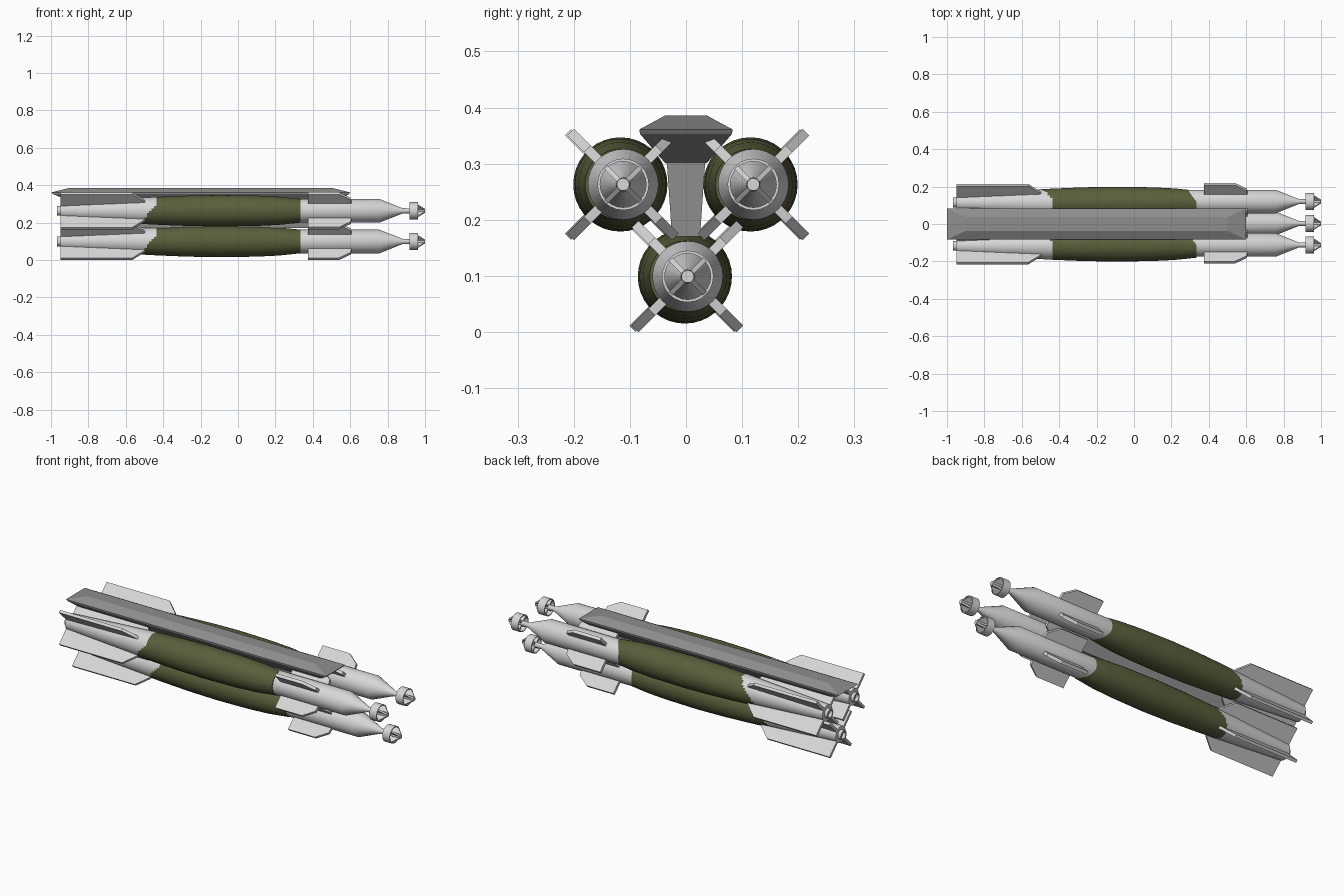
import bpy, bmesh, math
from mathutils import Vector

if "Cube" in bpy.data.objects:
    bpy.data.objects.remove(bpy.data.objects["Cube"])


def material(name, rgb):
    m = bpy.data.materials.new(name)
    m.diffuse_color = (*rgb, 1)
    m.use_nodes = True
    m.node_tree.nodes["Principled BSDF"].inputs["Base Color"].default_value = m.diffuse_color
    return m


LIGHT = material("light grey", (0.68, 0.68, 0.68))
OLIVE = material("olive green", (0.105, 0.112, 0.045))
RACK = material("rack grey", (0.27, 0.27, 0.27))


def finish(bm, name, mats, smooth=False):
    bmesh.ops.recalc_face_normals(bm, faces=bm.faces)
    me = bpy.data.meshes.new(name)
    bm.to_mesh(me)
    bm.free()
    for m in mats:
        me.materials.append(m)
    ob = bpy.data.objects.new(name, me)
    bpy.context.collection.objects.link(ob)
    if smooth:
        bpy.ops.object.select_all(action='DESELECT')
        ob.select_set(True)
        bpy.context.view_layer.objects.active = ob
        bpy.ops.object.shade_smooth_by_angle(angle=math.radians(30))
    return ob


def lathe(profile, y, z, segs=32, closed=False):
    """Revolve (x, radius) points about an x-parallel axis through y, z."""
    bm = bmesh.new()
    rings = []
    for x, r in profile:
        rings.append([bm.verts.new((x, y + r * math.cos(a), z + r * math.sin(a)))
                      for a in (2 * math.pi * i / segs for i in range(segs))])
    pairs = list(zip(rings, rings[1:]))
    if closed:
        pairs.append((rings[-1], rings[0]))
    for a, b in pairs:
        for i in range(segs):
            j = (i + 1) % segs
            bm.faces.new((a[i], a[j], b[j], b[i]))
    if not closed:
        bm.faces.new(rings[0])
        bm.faces.new(rings[-1])
    return bm


def radial_plates(profile, y, z, thick):
    """Four flat plates with an (x, radius) outline, set on the diagonals."""
    bm = bmesh.new()
    for k in range(4):
        a = math.radians(45 + 90 * k)
        d = Vector((0, math.cos(a), math.sin(a)))
        side = Vector((0, -math.sin(a), math.cos(a))) * thick / 2
        base = Vector((0, y, z))
        lo, hi = ([bm.verts.new(base + Vector((x, 0, 0)) + d * r + side * s)
                   for x, r in profile] for s in (-1, 1))
        bm.faces.new(lo)
        bm.faces.new(hi)
        n = len(lo)
        for i in range(n):
            bm.faces.new((lo[i], lo[(i + 1) % n], hi[(i + 1) % n], hi[i]))
    return bm


BODY = [(-0.95, 0.044), (-0.75, 0.056), (-0.51, 0.070), (-0.44, 0.074),
        (-0.27, 0.081), (-0.1, 0.084), (0.1, 0.081), (0.22, 0.075), (0.335, 0.063)]


def body_radius(x):
    for (x0, r0), (x1, r1) in zip(BODY, BODY[1:]):
        if x <= x1:
            return r0 + (r1 - r0) * (x - x0) / (x1 - x0)
    return BODY[-1][1]


def bomb(tag, y, z):
    # body, painted olive ahead of a slanted line
    n = 100
    xs = [-0.95 + 1.285 * i / n for i in range(n + 1)]
    bm = lathe([(x, body_radius(x)) for x in xs], y, z, 36)
    for f in bm.faces:
        c = f.calc_center_median()
        r = body_radius(c.x)
        limit = -0.49 - 0.025 * (c.y - y) / r + 0.06 * (c.z - z) / r
        f.material_index = 1 if c.x > min(limit, -0.44) else 0
    finish(bm, tag + "_body", [LIGHT, OLIVE], True)
    # hollow tail tube
    finish(lathe([(-0.94, 0.026), (-0.968, 0.026), (-0.968, 0.019), (-0.94, 0.019)],
                 y, z, 24, True), tag + "_tail_tube", [LIGHT], True)
    # tail fins
    finish(radial_plates([(-0.95, 0.03), (-0.95, 0.132), (-0.565, 0.132),
                          (-0.505, 0.08), (-0.48, 0.05)], y, z, 0.015),
           tag + "_tail_fins", [LIGHT])
    # guidance section, its axis slightly offset from the body
    yf = y + 0.005
    finish(lathe([(0.29, 0.063), (0.757, 0.063), (0.88, 0.014), (0.99, 0.012),
                  (1.0, 0.011)], yf, z, 32), tag + "_guidance_section", [LIGHT], True)
    finish(radial_plates([(0.375, 0.04), (0.375, 0.132), (0.54, 0.132),
                          (0.603, 0.09), (0.608, 0.05)], yf, z, 0.017),
           tag + "_front_fins", [LIGHT])
    # nose ring with its four vanes
    finish(lathe([(0.917, 0.046), (0.962, 0.046), (0.962, 0.041), (0.917, 0.041)],
                 yf, z, 24, True), tag + "_nose_ring", [LIGHT], True)
    finish(radial_plates([(0.92, 0.004), (0.92, 0.043), (0.963, 0.043),
                          (0.997, 0.012), (0.997, 0.004)], yf, z, 0.009),
           tag + "_nose_vanes", [LIGHT])


bomb("left_bomb", -0.117, 0.263)
bomb("right_bomb", 0.115, 0.263)
bomb("lower_bomb", -0.002, 0.099)

# rack: stacked rectangles (z, x back, x front, half width)
bm = bmesh.new()
levels = [(0.17, -0.85, 0.50, 0.025), (0.30, -0.87, 0.50, 0.034),
          (0.302, -0.87, 0.50, 0.038), (0.353, -0.99, 0.595, 0.082),
          (0.361, -1.0, 0.60, 0.083), (0.386, -0.90, 0.50, 0.037)]
rings = [[bm.verts.new(p) for p in ((a, -w, z), (b, -w, z), (b, w, z), (a, w, z))]
         for z, a, b, w in levels]
for lo, hi in zip(rings, rings[1:]):
    for i in range(4):
        j = (i + 1) % 4
        bm.faces.new((lo[i], lo[j], hi[j], hi[i]))
bm.faces.new(rings[0])
bm.faces.new(rings[-1])
finish(bm, "mounting_rack", [RACK])
